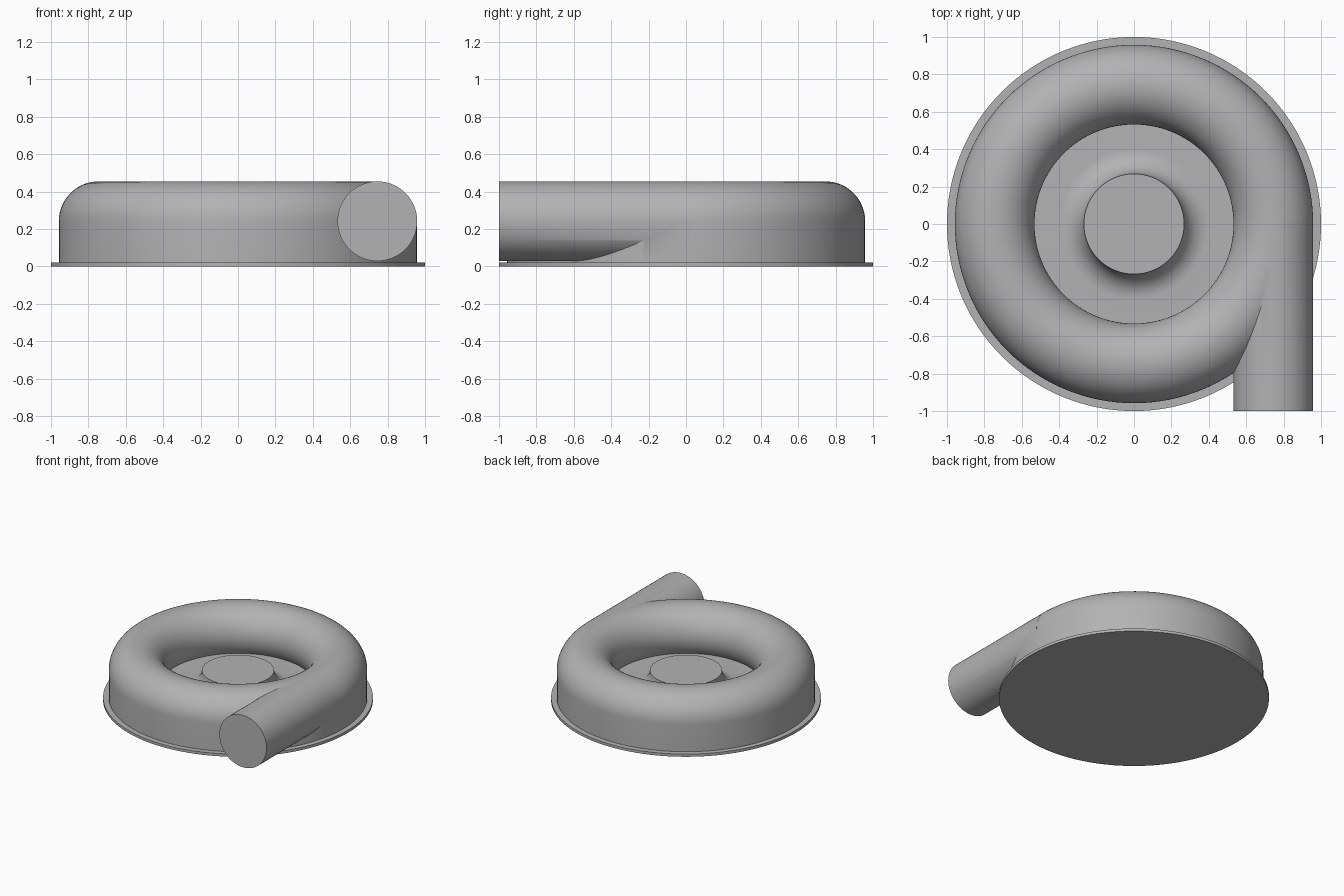
import bpy
import bmesh
from math import pi, sin, cos, asin, sqrt
from mathutils import Matrix

if "Cube" in bpy.data.objects:
    bpy.data.objects.remove(bpy.data.objects["Cube"])

RING_R, TUBE_R, BORE_R = 0.745, 0.213, 0.198   # scroll ring, tube, bore
AXIS_Z, FLOOR_Z, PLATE_Z = 0.242, 0.11, 0.022
WALL_R, HUB_R = RING_R + TUBE_R, 0.268
SEGMENTS = 128

grey = bpy.data.materials.new("metal grey")
grey.use_nodes = True
colour = (0.45, 0.45, 0.45, 1)
grey.diffuse_color = colour
grey.node_tree.nodes["Principled BSDF"].inputs["Base Color"].default_value = colour


def add_object(name, bm):
    bmesh.ops.remove_doubles(bm, verts=bm.verts, dist=1e-5)
    bmesh.ops.recalc_face_normals(bm, faces=bm.faces)
    mesh = bpy.data.meshes.new(name)
    bm.to_mesh(mesh)
    bm.free()
    mesh.materials.append(grey)
    obj = bpy.data.objects.new(name, mesh)
    bpy.context.collection.objects.link(obj)
    return obj


def revolve(name, profile, closed=False):
    """Spin a list of (radius, height) points around the z axis."""
    bm = bmesh.new()
    verts = [bm.verts.new((r, 0, z)) for r, z in profile]
    pairs = list(zip(verts, verts[1:]))
    if closed:
        pairs.append((verts[-1], verts[0]))
    edges = [bm.edges.new(p) for p in pairs]
    bmesh.ops.spin(bm, geom=verts + edges, axis=(0, 0, 1), cent=(0, 0, 0),
                   angle=2 * pi, steps=SEGMENTS, use_merge=True)
    return add_object(name, bm)


def pipe(name, radius, front, back):
    bm = bmesh.new()
    place = Matrix.Translation((RING_R, (front + back) / 2, AXIS_Z)) @ Matrix.Rotation(pi / 2, 4, "X")
    bmesh.ops.create_cone(bm, cap_ends=True, segments=64, radius1=radius,
                          radius2=radius, depth=back - front, matrix=place)
    return add_object(name, bm)


def arc(r, z, radius, start, end, steps):
    angles = [start + (end - start) * i / steps for i in range(steps + 1)]
    return [(r + radius * cos(a), z + radius * sin(a)) for a in angles]


def combine(target, other, operation):
    mod = target.modifiers.new(operation, "BOOLEAN")
    mod.operation, mod.object, mod.solver = operation, other, "EXACT"
    bpy.context.view_layer.objects.active = target
    bpy.ops.object.modifier_apply(modifier=mod.name)
    bpy.data.objects.remove(other)


# Housing: hub with a concave flare, floor, rounded scroll, straight outer wall
drop = AXIS_Z - FLOOR_Z
profile = [(0, AXIS_Z)]
profile += arc(HUB_R + drop, AXIS_Z, drop, pi, 1.5 * pi, 12)
profile += arc(RING_R, AXIS_Z, TUBE_R, pi + asin(drop / TUBE_R), 0, 36)
profile += [(WALL_R, 0.01), (0, 0.01)]
housing = revolve("scroll_housing", profile)

# Outlet pipe, then the hollow passage through pipe and scroll
combine(housing, pipe("outlet_pipe", TUBE_R, -1, 0.02), "UNION")
passage = revolve("passage", arc(RING_R, AXIS_Z, BORE_R, 0, 2 * pi * 47 / 48, 47), closed=True)
combine(passage, pipe("outlet_bore", BORE_R, -1.1, 0.02), "UNION")
combine(housing, passage, "DIFFERENCE")

# Flat floor inside the passage
inner, outer = RING_R - sqrt(TUBE_R ** 2 - drop ** 2) + 0.005, WALL_R - 0.005
floor = revolve("passage_floor", [(inner, 0.015), (outer, 0.015),
                                  (outer, FLOOR_Z), (inner, FLOOR_Z)], closed=True)

# Round mounting plate
plate = revolve("base_plate", [(0, 0), (1, 0), (1, PLATE_Z), (0, PLATE_Z)])

for obj in (housing, floor, plate):
    bpy.ops.object.select_all(action="DESELECT")
    obj.select_set(True)
    bpy.context.view_layer.objects.active = obj
    bpy.ops.object.shade_smooth_by_angle(angle=pi / 6)
